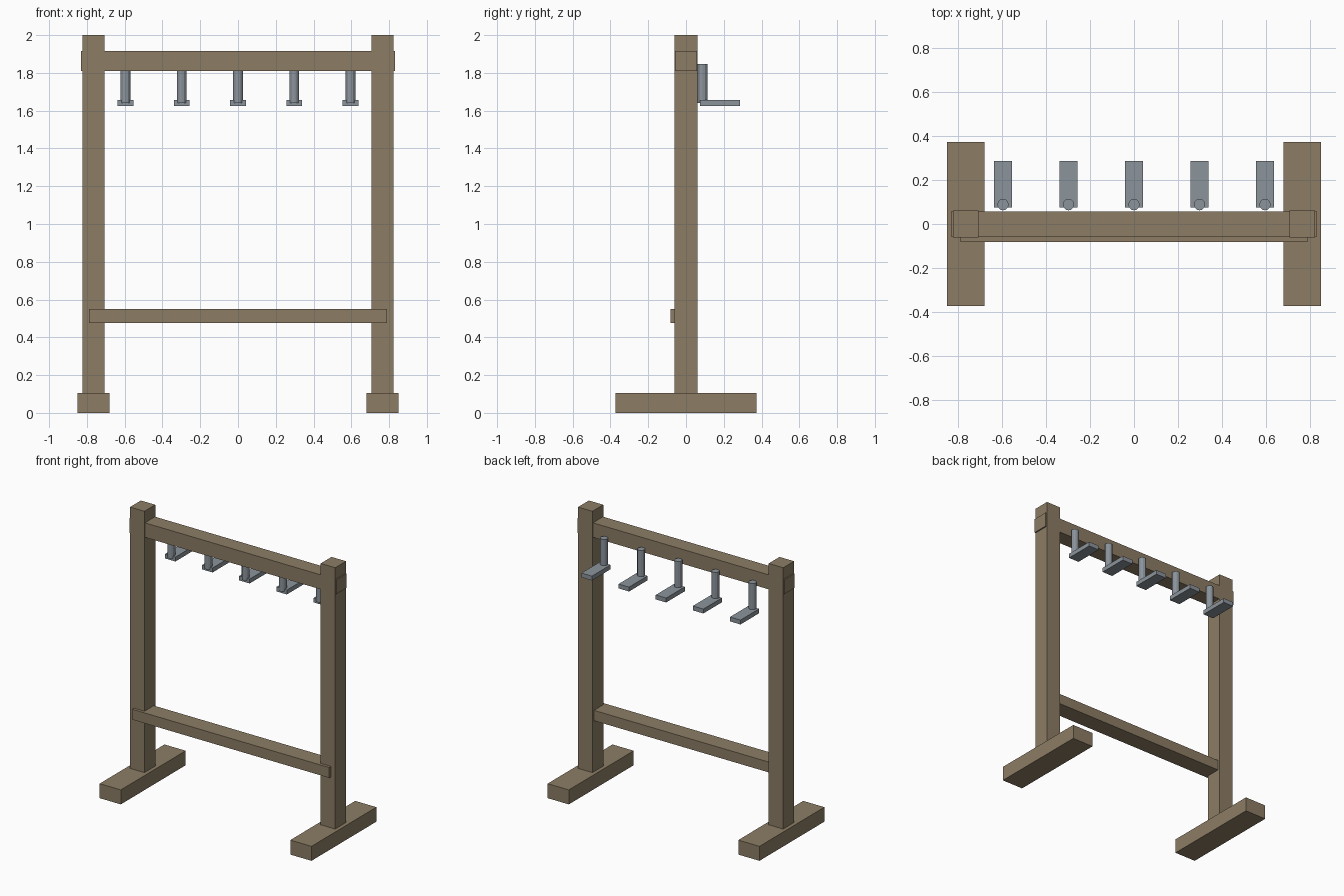
import bpy
import bmesh
from mathutils import Matrix, Vector

if "Cube" in bpy.data.objects:
    bpy.data.objects.remove(bpy.data.objects["Cube"])


def material(name, rgb):
    m = bpy.data.materials.new(name)
    m.diffuse_color = (*rgb, 1)
    m.use_nodes = True
    m.node_tree.nodes["Principled BSDF"].inputs["Base Color"].default_value = m.diffuse_color
    return m


WOOD = material("brown wood", (0.265, 0.205, 0.13))
STEEL = material("grey steel", (0.26, 0.295, 0.33))


def finish(name, bm, mat):
    me = bpy.data.meshes.new(name)
    bm.to_mesh(me)
    bm.free()
    me.materials.append(mat)
    ob = bpy.data.objects.new(name, me)
    bpy.context.collection.objects.link(ob)
    return ob


def box(name, lo, hi, mat):
    lo, hi = Vector(lo), Vector(hi)
    bm = bmesh.new()
    bmesh.ops.create_cube(bm, size=1, matrix=Matrix.Translation((lo + hi) / 2)
                          @ Matrix.Diagonal((*(hi - lo), 1)))
    return finish(name, bm, mat)


def peg(name, x, y, z0, z1, r, mat):
    bm = bmesh.new()
    bmesh.ops.create_cone(bm, cap_ends=True, segments=12, radius1=r, radius2=r,
                          depth=z1 - z0,
                          matrix=Matrix.Translation((x, y, (z0 + z1) / 2)))
    return finish(name, bm, mat)


# feet and posts on both sides
for side, s in (("left", -1), ("right", 1)):
    x = 0.765 * s
    box(side + "_foot", (x - 0.085, -0.372, 0), (x + 0.085, 0.372, 0.105), WOOD)
    box(side + "_post", (x - 0.058, -0.062, 0.1), (x + 0.058, 0.062, 2.0), WOOD)

# top beam and lower rail
box("top_beam", (-0.832, -0.058, 1.81), (0.832, 0.058, 1.915), WOOD)
box("lower_rail", (-0.79, -0.083, 0.475), (0.79, 0.045, 0.55), WOOD)

# row of hooks behind the beam
for i in range(5):
    x = -0.596 + 0.298 * i
    peg(f"hook_stem_{i + 1}", x, 0.088, 1.64, 1.847, 0.026, STEEL)
    box(f"hook_plate_{i + 1}", (x - 0.042, 0.074, 1.625), (x + 0.042, 0.287, 1.657), STEEL)
